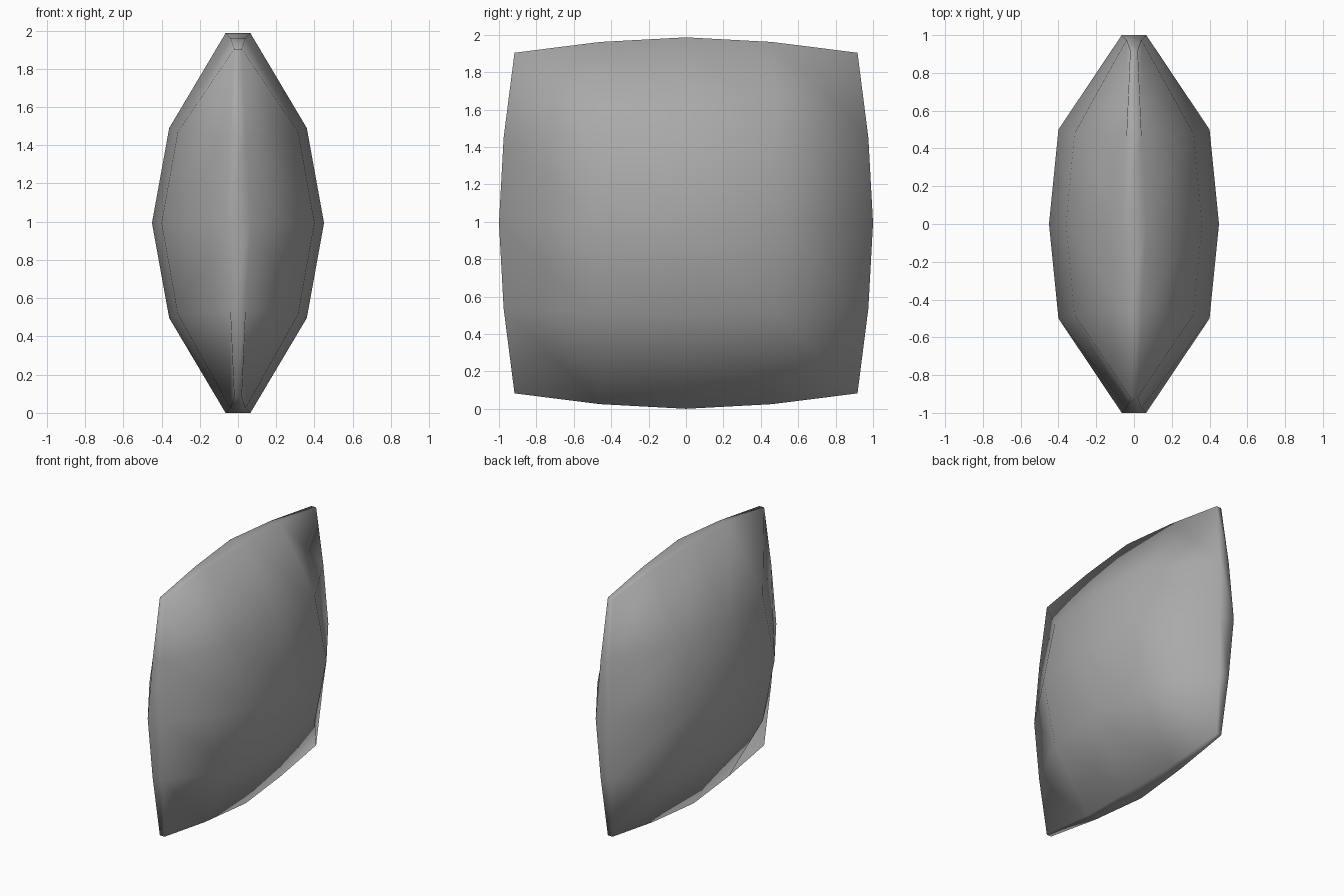
import bpy
import bmesh

cube = bpy.data.objects.get("Cube")
if cube:
    bpy.data.objects.remove(cube, do_unlink=True)

# Quarter of the cushion grid, indexed by steps from the centre (across, up)
HALF_THICKNESS = [[0.45, 0.36, 0.065],
                  [0.40, 0.315, 0.04],
                  [0.065, 0.04, 0.02]]
SPAN = [[0, 0, 0], [0.50, 0.48, 0.46], [1.0, 0.975, 0.917]]
CENTRE_Z = 0.993
STEPS = range(-2, 3)


def sign(n):
    return (n > 0) - (n < 0)


def grid_point(side, i, j):
    a, b = abs(i), abs(j)
    return (side * HALF_THICKNESS[a][b],
            sign(i) * SPAN[a][b],
            CENTRE_Z + sign(j) * SPAN[b][a] * 0.993)


bm = bmesh.new()
verts = {(s, i, j): bm.verts.new(grid_point(s, i, j))
         for s in (-1, 1) for i in STEPS for j in STEPS}

# Two bulging sides, every cell folded along the same diagonal
for s in (-1, 1):
    for i in STEPS[:-1]:
        for j in STEPS[:-1]:
            low, right = verts[s, i, j], verts[s, i + 1, j]
            high, up = verts[s, i + 1, j + 1], verts[s, i, j + 1]
            bm.faces.new((low, right, up))
            bm.faces.new((right, high, up))

# Narrow rim joining the sides
for e in (-2, 2):
    for k in STEPS[:-1]:
        for p, q in (((e, k), (e, k + 1)), ((k, e), (k + 1, e))):
            bm.faces.new((verts[(-1, *p)], verts[(-1, *q)],
                          verts[(1, *q)], verts[(1, *p)]))

bmesh.ops.recalc_face_normals(bm, faces=bm.faces)
for face in bm.faces:
    face.smooth = True
mesh = bpy.data.meshes.new("cushion")
bm.to_mesh(mesh)
bm.free()

# Plain grey cloth
grey = bpy.data.materials.new("grey cloth")
grey.use_nodes = True
colour = (0.4, 0.4, 0.4, 1)
grey.diffuse_color = colour
grey.node_tree.nodes["Principled BSDF"].inputs["Base Color"].default_value = colour
mesh.materials.append(grey)

cushion = bpy.data.objects.new("cushion", mesh)
bpy.context.collection.objects.link(cushion)
